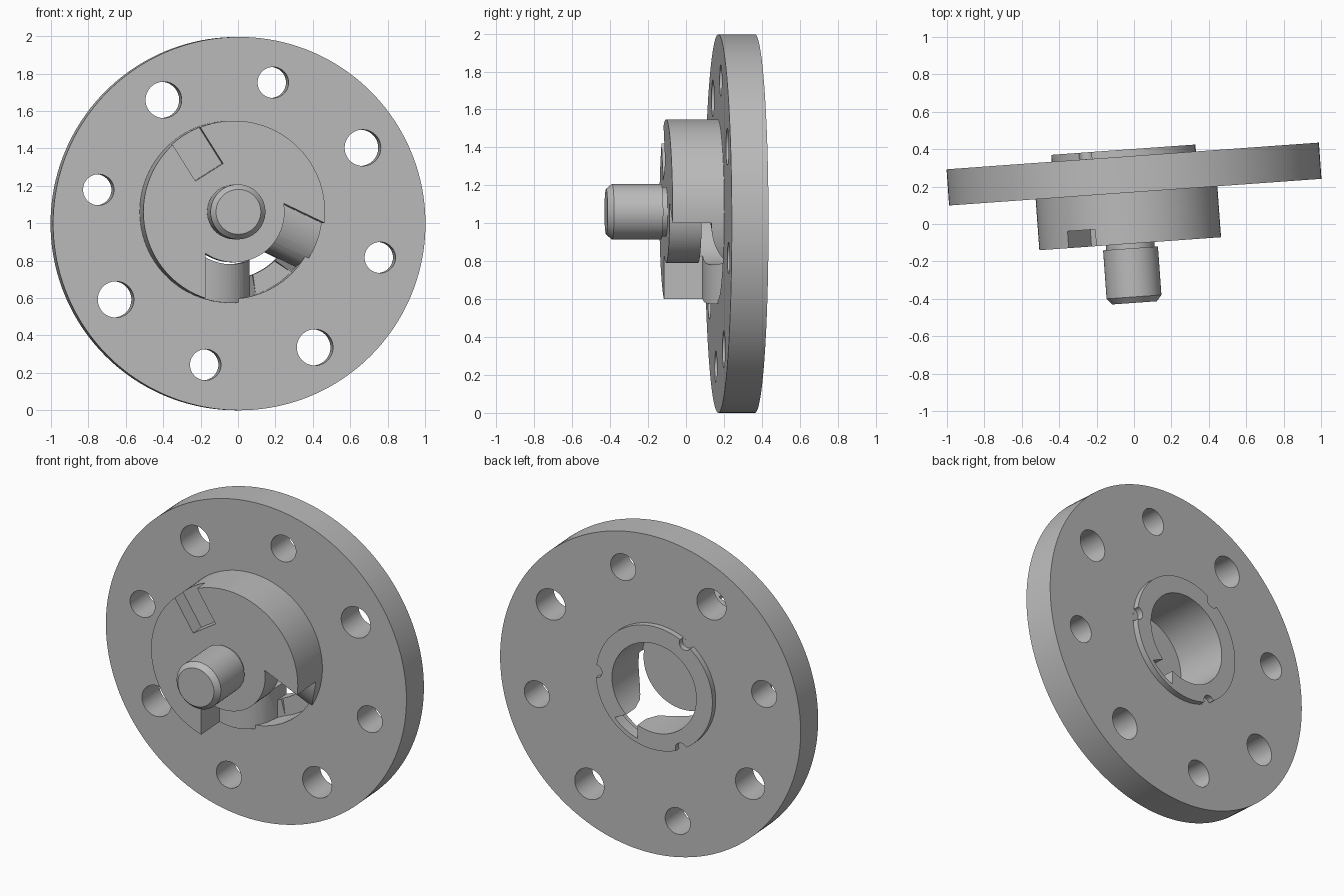
import bpy, bmesh
from math import sin, cos, asin, radians, pi
from mathutils import Matrix, Vector

if "Cube" in bpy.data.objects:
    bpy.data.objects.remove(bpy.data.objects["Cube"])

steel = bpy.data.materials.new("grey_steel")
steel.use_nodes = True
GREY = (0.5, 0.5, 0.5, 1)
steel.diffuse_color = GREY
steel.node_tree.nodes["Principled BSDF"].inputs["Base Color"].default_value = GREY

# The part is modelled along local y, then turned slightly and lifted into place
PLACE = Matrix.Translation((0, 0.267, 0.998)) @ Matrix.Rotation(radians(4.1), 4, 'Z')
HUB = Vector((-0.047, 0, 0.063))      # off-centre axis of hub, bore and shaft
MID = radians(-57.75)                 # middle direction of the port
HALF = radians(32.25)
EDGE, INNER = 0.155, -0.11            # port edge and window edge offsets
CORE, BORE = 0.27, 0.28
FACE = -0.097                         # front plane of the flange


def finish(name, bm):
    bmesh.ops.recalc_face_normals(bm, faces=bm.faces)
    mesh = bpy.data.meshes.new(name)
    bm.to_mesh(mesh)
    bm.free()
    mesh.materials.append(steel)
    obj = bpy.data.objects.new(name, mesh)
    bpy.context.collection.objects.link(obj)
    obj.matrix_world = PLACE
    return obj


def lathe(name, profile, center=HUB, segments=96):
    """Closed solid turned about local y from (radius, y) points."""
    bm = bmesh.new()
    rings = []
    for r, y in profile:
        rings.append([bm.verts.new(center + Vector((
            r * cos(2 * pi * i / segments), y, r * sin(2 * pi * i / segments))))
            for i in range(segments)])
    for a, b in zip(rings, rings[1:]):
        for i in range(segments):
            j = (i + 1) % segments
            bm.faces.new((a[i], a[j], b[j], b[i]))
    bm.faces.new(rings[0])
    bm.faces.new(rings[-1])
    return finish(name, bm)


def disc(name, r, y0, y1, center=HUB, segments=96):
    return lathe(name, [(r, y0), (r, y1)], center, segments)


def port(name, r0, r1, stations):
    """Port cutter; each station is (side, edge offset, blend, depth)."""
    bm = bmesh.new()
    rows = []
    for side, offset, blend, depth in stations:
        row = []
        for r, y in ((r0, -0.5), (r1, -0.5), (r1, depth), (r0, depth)):
            a = MID + side * blend * (HALF + asin(offset / r))
            row.append(bm.verts.new(HUB + Vector((r * cos(a), y, r * sin(a)))))
        rows.append(row)
    for a, b in zip(rows, rows[1:]):
        for i in range(4):
            j = (i + 1) % 4
            bm.faces.new((a[i], a[j], b[j], b[i]))
    bm.faces.new(rows[0])
    bm.faces.new(rows[-1])
    bmesh.ops.triangulate(bm, faces=bm.faces)
    return finish(name, bm)


def ramp_stations(limit):
    """Raised floors at both ends rolling down towards the window."""
    ramp = []
    for i in range(13):
        u = i / 12
        y = -0.165 + 0.2 * (1 - (1 - u * u) ** 0.5)
        ramp.append((EDGE + (INNER - EDGE) * u, min(y, limit)))
    left = [(-1, o, 1, y) for o, y in ramp]
    right = [(1, o, 1, y) for o, y in reversed(ramp)]
    return left + window_stations(min(0.06, limit))[1:-1] + right


def window_stations(depth):
    return [(1, INNER, -1 + i / 4, depth) for i in range(9)]


def cut(target, cutters):
    for c in cutters:
        mod = target.modifiers.new("cut", 'BOOLEAN')
        mod.operation = 'DIFFERENCE'
        mod.solver = 'EXACT'
        mod.object = c
    bpy.context.view_layer.update()
    graph = bpy.context.evaluated_depsgraph_get()
    mesh = bpy.data.meshes.new_from_object(target.evaluated_get(graph))
    target.modifiers.clear()
    target.data = mesh


# Solid parts
flange = disc("flange", 0.998, FACE, -FACE, Vector((0, 0, 0)), 160)
hub = disc("hub", 0.487, -0.37, -0.085)
rear_ring = disc("rear_ring", 0.387, 0.08, 0.134)
shaft = lathe("shaft", [(0.13, -0.36), (0.13, -0.395), (0.147, -0.395),
                        (0.147, -0.655), (0.12, -0.687)])

# Cutters shared by several parts
bore = disc("bore_cutter", BORE, -0.2, 0.3)
window = port("window_cutter", CORE, 0.36, window_stations(0.3))
hub_port = port("hub_port_cutter", CORE, 0.6, ramp_stations(-0.06))
flange_port = port("flange_port_cutter", CORE, 0.465, ramp_stations(0.06))

# Alternating large and small bolt holes
bolts = []
for i in range(8):
    a = radians(31.5 + 45 * i)
    pos = Vector((0.776 * cos(a), 0, 0.776 * sin(a)))
    bolts.append(disc("bolt_cutter", 0.083 if i % 2 else 0.097, -0.3, 0.3, pos, 48))

# Scallops around the rear ring
scallops = []
for i in range(3):
    a = MID + pi + i * 2 * pi / 3
    pos = HUB + Vector((0.387 * cos(a), 0, 0.387 * sin(a)))
    scallops.append(disc("scallop_cutter", 0.04, 0.0975, 0.3, pos, 32))

# Radial key slot in the hub face
bm = bmesh.new()
slot_place = (Matrix.Translation(HUB) @ Matrix.Rotation(-(MID + pi), 4, 'Y')
              @ Matrix.Translation((0.425, -0.38, 0))
              @ Matrix.Diagonal((0.35, 0.2, 0.175, 1)))
bmesh.ops.create_cube(bm, size=1, matrix=slot_place)
slot = finish("slot_cutter", bm)

cut(flange, [bore, window, flange_port] + bolts)
cut(hub, [bore, hub_port, slot])
cut(rear_ring, [bore, window] + scallops)

for c in [bore, window, hub_port, flange_port, slot] + bolts + scallops:
    bpy.data.objects.remove(c)

# Smooth turned surfaces with crisp edges
bpy.ops.object.select_all(action='DESELECT')
for obj in (flange, hub, rear_ring, shaft):
    obj.select_set(True)
bpy.context.view_layer.objects.active = flange
bpy.ops.object.shade_smooth_by_angle(angle=radians(30))
